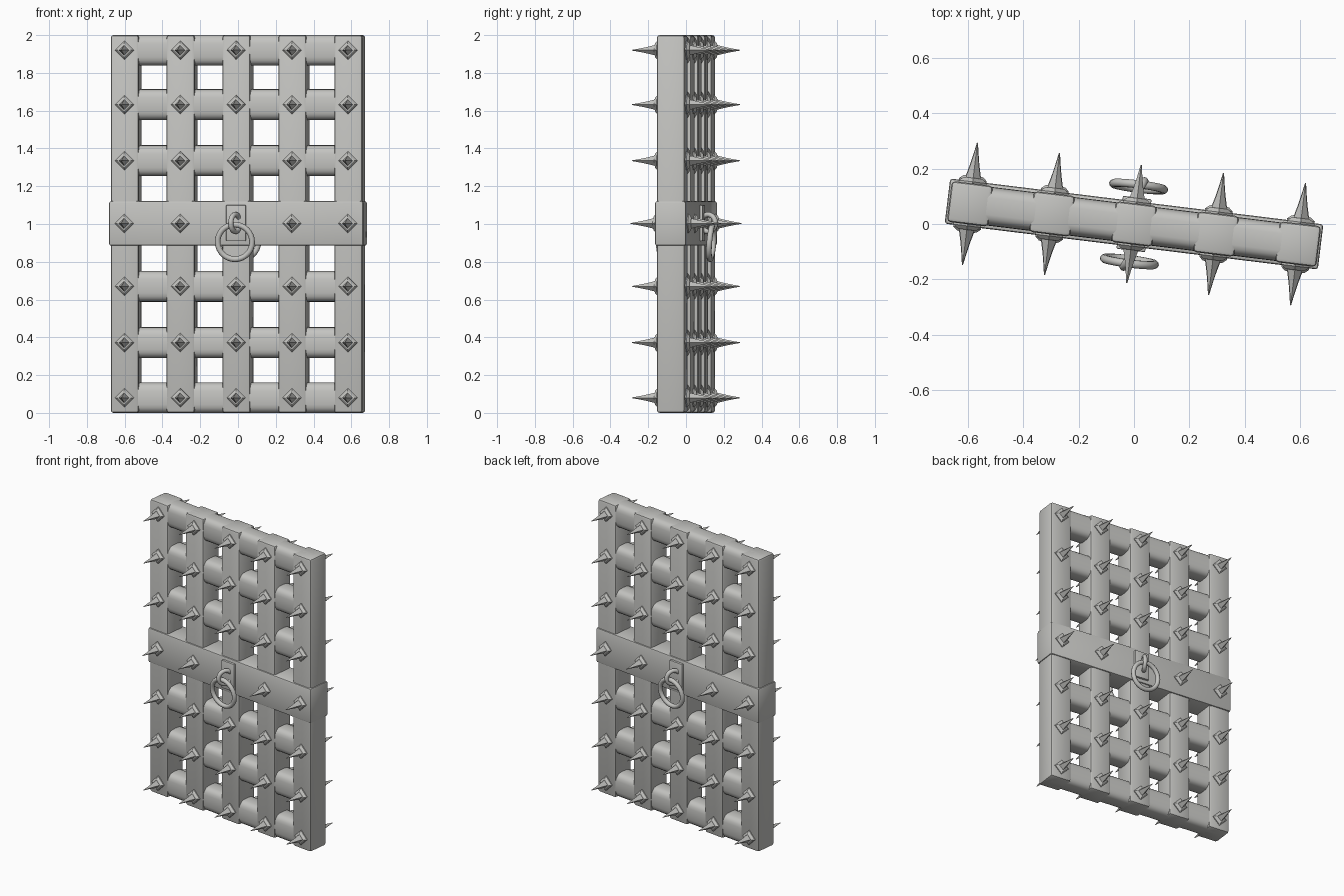
import bpy, bmesh, math
from mathutils import Matrix, Vector

if "Cube" in bpy.data.objects:
    bpy.data.objects.remove(bpy.data.objects["Cube"])

TURN = Matrix.Rotation(math.radians(-7.0), 4, 'Z')
BARS = [-0.596, -0.298, 0.0, 0.298, 0.596]
ROWS = [0.08, 0.372, 0.67, 1.335, 1.632, 1.92]
BAND_Z = 1.003

iron = bpy.data.materials.new("grey_iron")
iron.diffuse_color = (0.55, 0.55, 0.53, 1)
iron.use_nodes = True
iron.node_tree.nodes["Principled BSDF"].inputs["Base Color"].default_value = iron.diffuse_color


def finish(bm, name, smooth=35):
    """Turn the mesh with the whole gate and link it."""
    bmesh.ops.recalc_face_normals(bm, faces=bm.faces)
    me = bpy.data.meshes.new(name)
    bm.to_mesh(me)
    bm.free()
    me.materials.append(iron)
    ob = bpy.data.objects.new(name, me)
    ob.matrix_world = TURN
    bpy.context.collection.objects.link(ob)
    if smooth:
        bpy.ops.object.select_all(action='DESELECT')
        ob.select_set(True)
        bpy.context.view_layer.objects.active = ob
        bpy.ops.object.shade_smooth_by_angle(angle=math.radians(smooth))
    return ob


def box(name, size, loc, bevel):
    bm = bmesh.new()
    bmesh.ops.create_cube(bm, size=1, matrix=Matrix.Translation(loc) @ Matrix.Diagonal((*size, 1)))
    if bevel:
        bmesh.ops.bevel(bm, geom=bm.edges[:], offset=bevel, segments=2, profile=0.5, affect='EDGES')
    return finish(bm, name)


def skin(bm, rings, closed=False):
    """Join rings of points with quads; cap the ends unless closed."""
    rows = [[bm.verts.new(p) for p in r] for r in rings]
    n = len(rows[0])
    for k in range(len(rows) if closed else len(rows) - 1):
        a, b = rows[k], rows[(k + 1) % len(rows)]
        for i in range(n):
            bm.faces.new((a[i], a[(i + 1) % n], b[(i + 1) % n], b[i]))
    if not closed:
        bm.faces.new(rows[0])
        bm.faces.new(rows[-1])


def rail(name, z):
    """Horizontal rail with a softly bulging section."""
    def ring(x):
        pts = []
        for i in range(24):
            a = math.tau * i / 24
            c, s = math.cos(a), math.sin(a)
            y = 0.07 * math.copysign(abs(c) ** 0.6, c)
            h = 0.082 * math.copysign(abs(s) ** 0.6, s)
            pts.append((x, y, max(0, min(2, z + h))))
        return pts
    bm = bmesh.new()
    skin(bm, [ring(-0.63), ring(0.63)])
    finish(bm, name, 50)


def spike(name, x, z, side, base):
    """Diamond stud carrying a four-sided spike."""
    prof = [(0.05, base - 0.01), (0.05, base + 0.006), (0.036, base + 0.018),
            (0.027, base + 0.02), (0.017, base + 0.06), (0.009, base + 0.1), (0.002, base + 0.14)]
    bm = bmesh.new()
    skin(bm, [[(x + r * math.cos(i * math.pi / 2), side * y, z + r * math.sin(i * math.pi / 2))
               for i in range(4)] for r, y in prof])
    finish(bm, name, 0)


def torus(name, centre, major, minor, rot):
    bm = bmesh.new()
    m = Matrix.Translation(centre) @ rot
    rings = []
    for i in range(32):
        a = math.tau * i / 32
        rings.append([m @ Vector(((major + minor * math.cos(b)) * math.cos(a), minor * math.sin(b),
                                  (major + minor * math.cos(b)) * math.sin(a)))
                      for b in [math.tau * j / 10 for j in range(10)]])
    skin(bm, rings, closed=True)
    finish(bm, name, 60)


# upright bars and horizontal rails
for i, x in enumerate(BARS):
    box(f"upright_bar_{i}", (0.15, 0.148, 2.0), (x, 0, 1.0), 0.014)
for i, z in enumerate(ROWS):
    rail(f"rail_{i}", z)

# middle band
box("middle_band", (1.356, 0.164, 0.236), (0, 0, BAND_Z), 0.01)

for side, label in ((-1, "front"), (1, "back")):
    # rows of spikes, skipping the ring plate
    for i, x in enumerate(BARS):
        for j, z in enumerate(ROWS):
            spike(f"{label}_spike_{i}_{j}", x, z, side, 0.074)
        if i != 2:
            spike(f"{label}_band_spike_{i}", x, BAND_Z, side, 0.082)
    # ring plate, eye and pull ring
    box(f"{label}_ring_plate", (0.104, 0.024, 0.19), (0, side * 0.084, 1.005), 0.004)
    torus(f"{label}_ring_eye", (0, side * 0.118, 1.005), 0.045, 0.014,
          Matrix.Rotation(math.radians(65), 4, 'Z'))
    torus(f"{label}_pull_ring", (0, side * 0.136, 0.905), 0.092, 0.015,
          Matrix.Rotation(side * math.radians(-5), 4, 'X'))
